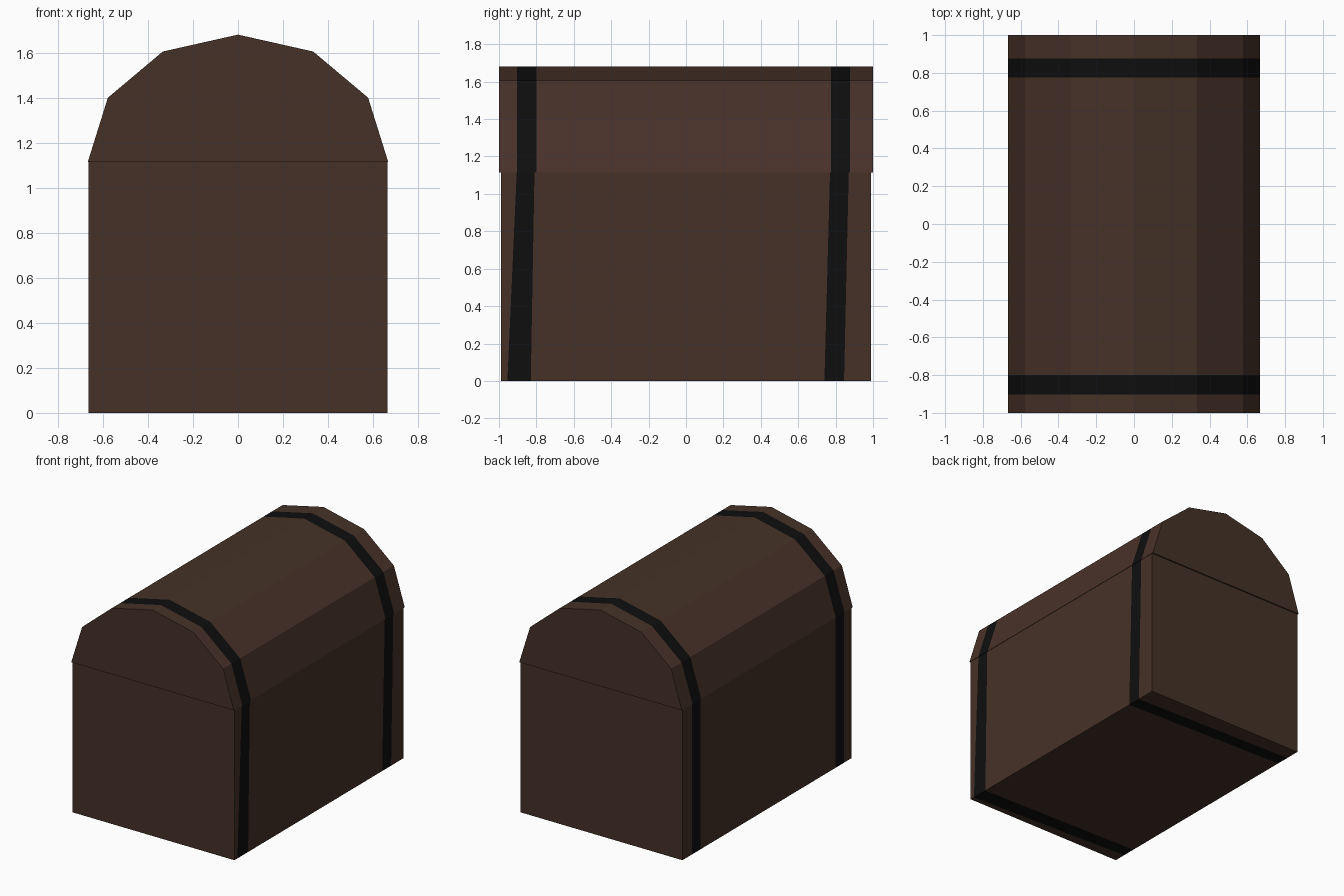
import bpy, bmesh

if "Cube" in bpy.data.objects:
    bpy.data.objects.remove(bpy.data.objects["Cube"])


def material(name, rgb):
    m = bpy.data.materials.new(name)
    m.diffuse_color = (*rgb, 1)
    m.use_nodes = True
    m.node_tree.nodes["Principled BSDF"].inputs["Base Color"].default_value = m.diffuse_color
    return m


MATS = [material("dark brown wood", (0.060, 0.031, 0.020)),
        material("reddish brown wood", (0.066, 0.032, 0.022)),
        material("black iron", (0.0045, 0.0045, 0.0045))]


def extruded_part(name, profile, half_len, bands, red_sides=()):
    """Extrude an x-z profile along y; band edges are given per profile point."""
    bm = bmesh.new()
    rings = []
    for (x, z), cuts in zip(profile, bands):
        ys = (-half_len, *cuts, half_len)
        rings.append([bm.verts.new((x, y, z)) for y in ys])
    n = len(rings)
    for i in range(n):
        a, b = rings[i], rings[(i + 1) % n]
        for k in range(5):
            f = bm.faces.new((a[k], b[k], b[k + 1], a[k + 1]))
            f.material_index = 2 if k in (1, 3) else (1 if i in red_sides else 0)
    # end panels
    bm.faces.new([r[0] for r in rings])
    bm.faces.new([r[-1] for r in reversed(rings)])
    bmesh.ops.recalc_face_normals(bm, faces=bm.faces[:])
    mesh = bpy.data.meshes.new(name)
    bm.to_mesh(mesh)
    bm.free()
    for m in MATS:
        mesh.materials.append(m)
    ob = bpy.data.objects.new(name, mesh)
    bpy.context.collection.objects.link(ob)
    return ob


# chest body: straps lean slightly on the right side
SEAM = 1.115
straight = (-0.90, -0.80, 0.78, 0.88)
low_right = (-0.955, -0.83, 0.74, 0.845)
high_right = (-0.905, -0.81, 0.77, 0.87)
extruded_part("chest_body",
              [(-0.664, 0), (0.664, 0), (0.664, SEAM), (-0.664, SEAM)],
              0.99, [straight, low_right, high_right, straight])

# domed lid: half of a twelve-sided barrel, slightly overhanging the body
half = [(0.667, SEAM), (0.578, 1.40), (0.334, 1.605)]
lid_profile = half + [(0, 1.68)] + [(-x, z) for x, z in reversed(half)]
lid_band = (-0.903, -0.80, 0.775, 0.877)
extruded_part("chest_lid", lid_profile, 1.0, [lid_band] * len(lid_profile),
              red_sides=(0, 1, 4, 5))
